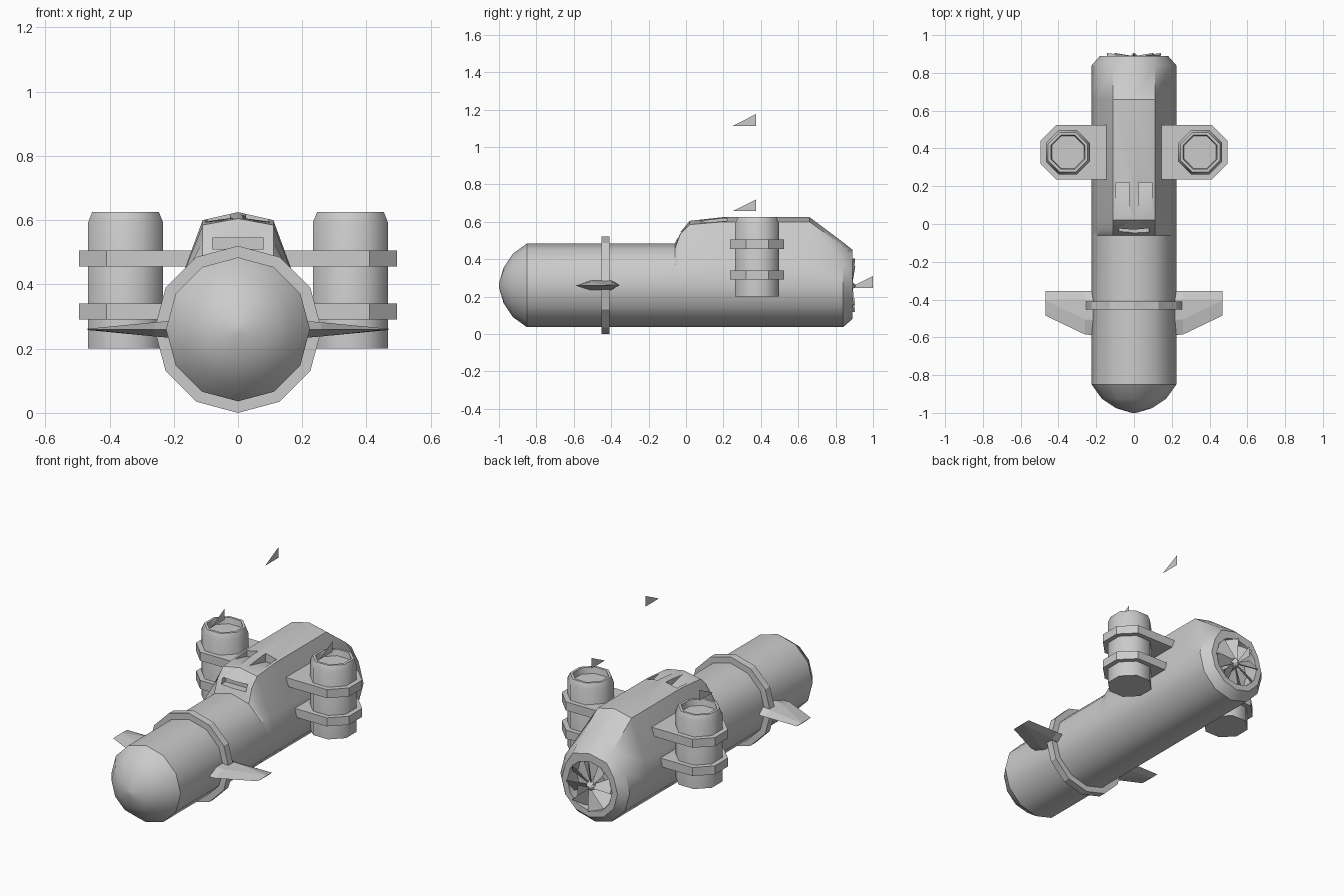
import bpy, bmesh, math
from mathutils import Vector, Matrix

if "Cube" in bpy.data.objects:
    bpy.data.objects.remove(bpy.data.objects["Cube"])

CZ = 0.26  # height of the hull axis


def make(name, verts, faces, smooth=None):
    me = bpy.data.meshes.new(name)
    me.from_pydata([tuple(v) for v in verts], [], faces)
    if len(faces) > 1:
        bm = bmesh.new()
        bm.from_mesh(me)
        bmesh.ops.recalc_face_normals(bm, faces=bm.faces)
        bm.to_mesh(me)
        bm.free()
    ob = bpy.data.objects.new(name, me)
    bpy.context.collection.objects.link(ob)
    if smooth:
        shade(ob, smooth)
    return ob


def shade(ob, degrees):
    bpy.ops.object.select_all(action='DESELECT')
    ob.select_set(True)
    bpy.context.view_layer.objects.active = ob
    bpy.ops.object.shade_smooth_by_angle(angle=math.radians(degrees))


def loft(name, rings, smooth=None, closed=False):
    """Skin equal-length rings; cap the ends, or join last to first."""
    n, m = len(rings[0]), len(rings)
    verts = [v for r in rings for v in r]
    faces = [(a * n + i, a * n + (i + 1) % n, b * n + (i + 1) % n, b * n + i)
             for a in range(m if closed else m - 1)
             for b in [(a + 1) % m] for i in range(n)]
    if not closed:
        faces += [tuple(range(n)), tuple(range((m - 1) * n, m * n))]
    return make(name, verts, faces, smooth)


def circle_y(r, y, n=12):
    return [Vector((r * math.sin(2 * math.pi * i / n), y,
                    CZ + r * math.cos(2 * math.pi * i / n))) for i in range(n)]


def octagon(x, y, apothem, z):
    r = apothem / math.cos(math.pi / 8)
    return [(x + r * math.cos(math.pi * (i + .5) / 4),
             y + r * math.sin(math.pi * (i + .5) / 4), z) for i in range(8)]


def cut(target, cutter):
    mod = target.modifiers.new("cut", 'BOOLEAN')
    mod.object = cutter
    mod.solver = 'EXACT'
    bpy.ops.object.select_all(action='DESELECT')
    bpy.context.view_layer.objects.active = target
    target.select_set(True)
    bpy.ops.object.modifier_apply(modifier=mod.name)
    bpy.data.objects.remove(cutter)


# Hull: twelve-sided tube; cabin stations lift the three top points
# (y, radius, ridge height, shoulder height)
stations = [
    (-1.0, .012, 0, 0), (-.975, .095, 0, 0), (-.925, .17, 0, 0), (-.85, .224, 0, 0),
    (-.06, .224, 0, 0), (-.03, .224, .545, .535), (.02, .224, .605, .585),
    (.2, .224, .625, .60), (.66, .224, .625, .60), (.84, .224, .49, .47),
    (.89, .18, .45, .425)]
rings = []
for y, r, ridge, shoulder in stations:
    ring = circle_y(r, y)
    if ridge:
        ring[0].z = ridge
        for i, s in ((1, 1), (11, -1)):
            ring[i].z = shoulder
            ring[i].x = .11 * s
    rings.append(ring)
hull = loft("hull", rings)

# Window slot, roof intakes and fan recess cut into the hull
cut(hull, loft("window_cutter", [
    [(-.08, y, .51), (.08, y, .51), (.08, y, .545), (-.08, y, .545)] for y in (-.2, .0)]))
for s in (-1, 1):
    cut(hull, loft("intake_cutter", [
        [(s * x, .03, .615), (s * x, .22, .57), (s * x, .22, .7), (s * x, .03, .7)]
        for x in (.025, .095)]))
cut(hull, loft("fan_cutter", [circle_y(.145, .8), circle_y(.145, 1.0)]))
shade(hull, 33)

# Rear fan: pointed hub and pitched blades
loft("fan_hub", [circle_y(.035, .79, 8), circle_y(.03, .88, 8), circle_y(.005, .905, 8)])
for k in range(8):
    turn = Matrix.Rotation(k * math.pi / 4 + .2, 4, 'Y')
    blade = [(.02, .87, -.008), (.14, .85, -.045), (.14, .905, .03), (.02, .89, .012)]
    rows = [[turn @ Vector((x, y - d, z)) + Vector((0, 0, CZ)) for x, y, z in blade]
            for d in (0, .008)]
    loft("fan_blade", rows)

# Collar around the nose section
loft("collar", [circle_y(.26, -.453), circle_y(.26, -.41),
                circle_y(.215, -.41), circle_y(.215, -.453)], closed=True)

for s, side in ((-1, "left"), (1, "right")):
    # Diving fin: diamond section tapering to a thin tip
    loft("fin_" + side, [
        [(s * x, y0, CZ), (s * x, y0 + .08, CZ + t), (s * x, -.40, CZ + t),
         (s * x, -.355, CZ), (s * x, -.40, CZ - t), (s * x, y0 + .08, CZ - t)]
        for x, y0, t in ((.19, -.59, .028), (.26, -.585, .022), (.468, -.485, .002))])
    # Vertical thruster pod with recessed top
    px, py = .35 * s, .38
    loft("thruster_" + side, [octagon(px, py, r, z) for r, z in (
        (.117, .2), (.117, .592), (.104, .625), (.09, .625), (.085, .59), (.055, .59))], 48)
    # Two clamps joining the pod to the hull
    for z in (.29, .455):
        loft("clamp_" + side, [
            [(s * x, py + y, h) for x, y in (
                (.145, -.145), (.41, -.145), (.495, -.06), (.495, .06),
                (.41, .145), (.145, .145))] for h in (z, z + .05)])

# Flat triangular pennants hovering over the pods, the hull and the fan
for name, x, y, z, length in (("pod_pennant_left", -.35, .25, .657, .125),
                              ("pod_pennant_right", .35, .25, .657, .125),
                              ("upper_pennant", 0, .25, 1.113, .125),
                              ("fan_pennant", 0, .875, .247, .125)):
    make(name, [(x, y, z), (x, y + length, z), (x, y + length, z + .063)], [(0, 1, 2)])
